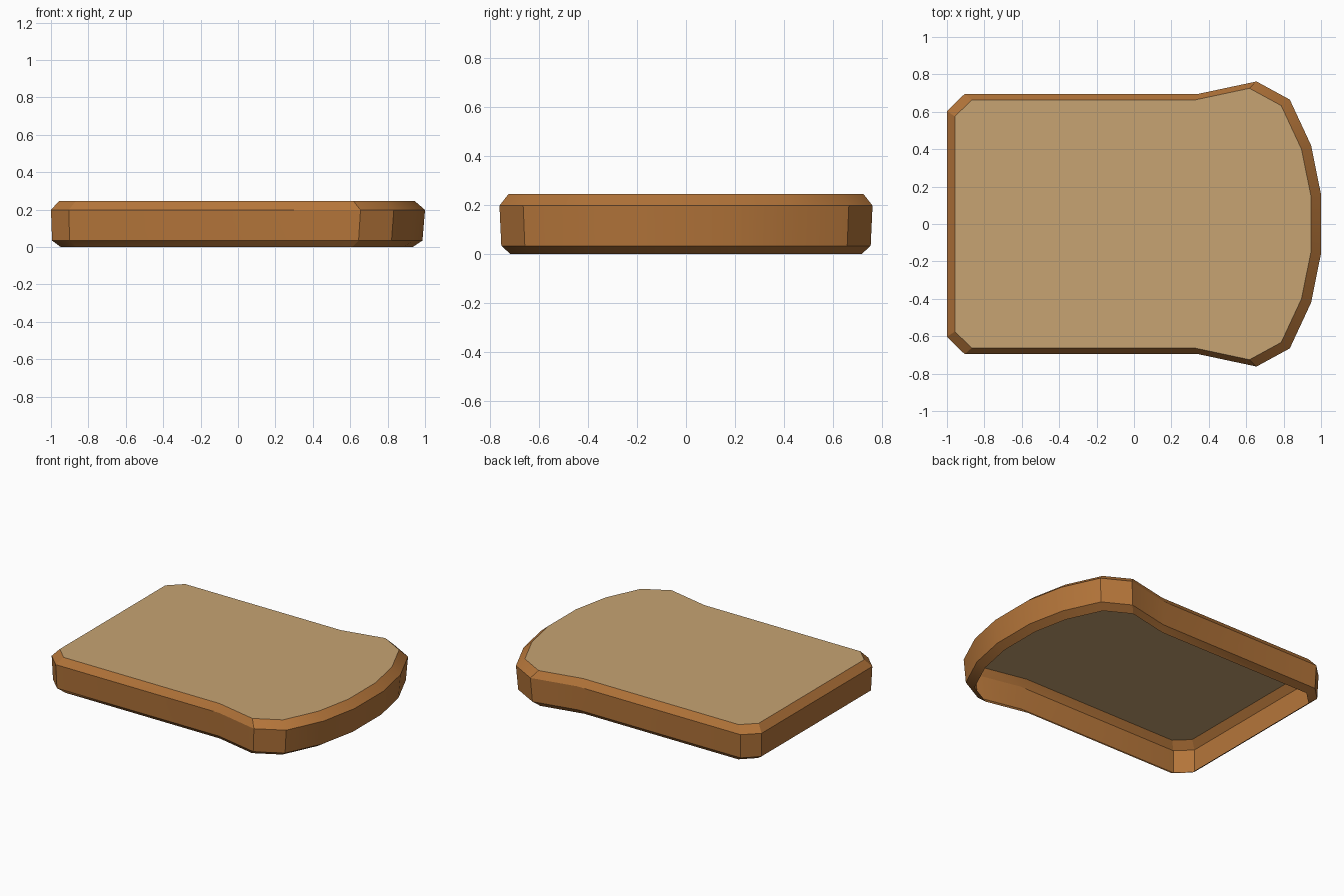
import bpy
import bmesh
import math

cube = bpy.data.objects.get("Cube")
if cube:
    bpy.data.objects.remove(cube, do_unlink=True)


def make_material(name, color):
    mat = bpy.data.materials.new(name)
    mat.use_nodes = True
    mat.diffuse_color = color
    mat.node_tree.nodes["Principled BSDF"].inputs["Base Color"].default_value = color
    return mat


crust = make_material("crust brown", (0.456, 0.178, 0.042, 1))
crumb = make_material("crumb tan", (0.57, 0.37, 0.17, 1))

# Half outline of the slice, mirrored across the x axis
half = [(1.0, 0.157), (0.947, 0.42), (0.833, 0.665), (0.655, 0.762),
        (0.345, 0.696), (-0.905, 0.696), (-1.0, 0.604)]
outline = half + [(x, -y) for x, y in reversed(half)]

# Crust rings from the open bottom rim to the top: height, scale, x shift
rings = [(0.0, 0.941, -0.007), (0.034, 0.99, -0.004),
         (0.198, 1.0, 0.0), (0.245, 0.952, -0.006)]

bm = bmesh.new()
loops = [[bm.verts.new((x * s + shift, y * s, z)) for x, y in outline]
         for z, s, shift in rings]
count = len(outline)
for low, high in zip(loops, loops[1:]):
    for i in range(count):
        j = (i + 1) % count
        bm.faces.new((low[i], low[j], high[j], high[i]))

# Flat crumb face closes the top; the underside stays open
top = bm.faces.new(loops[-1])
top.material_index = 1

mesh = bpy.data.meshes.new("bread_slice")
bm.to_mesh(mesh)
bm.free()
mesh.materials.append(crust)
mesh.materials.append(crumb)
bread = bpy.data.objects.new("bread_slice", mesh)
bpy.context.collection.objects.link(bread)

# Soft shading around the rounded end, crisp bevel edges
bpy.ops.object.select_all(action='DESELECT')
bread.select_set(True)
bpy.context.view_layer.objects.active = bread
bpy.ops.object.shade_smooth_by_angle(angle=math.radians(30))
